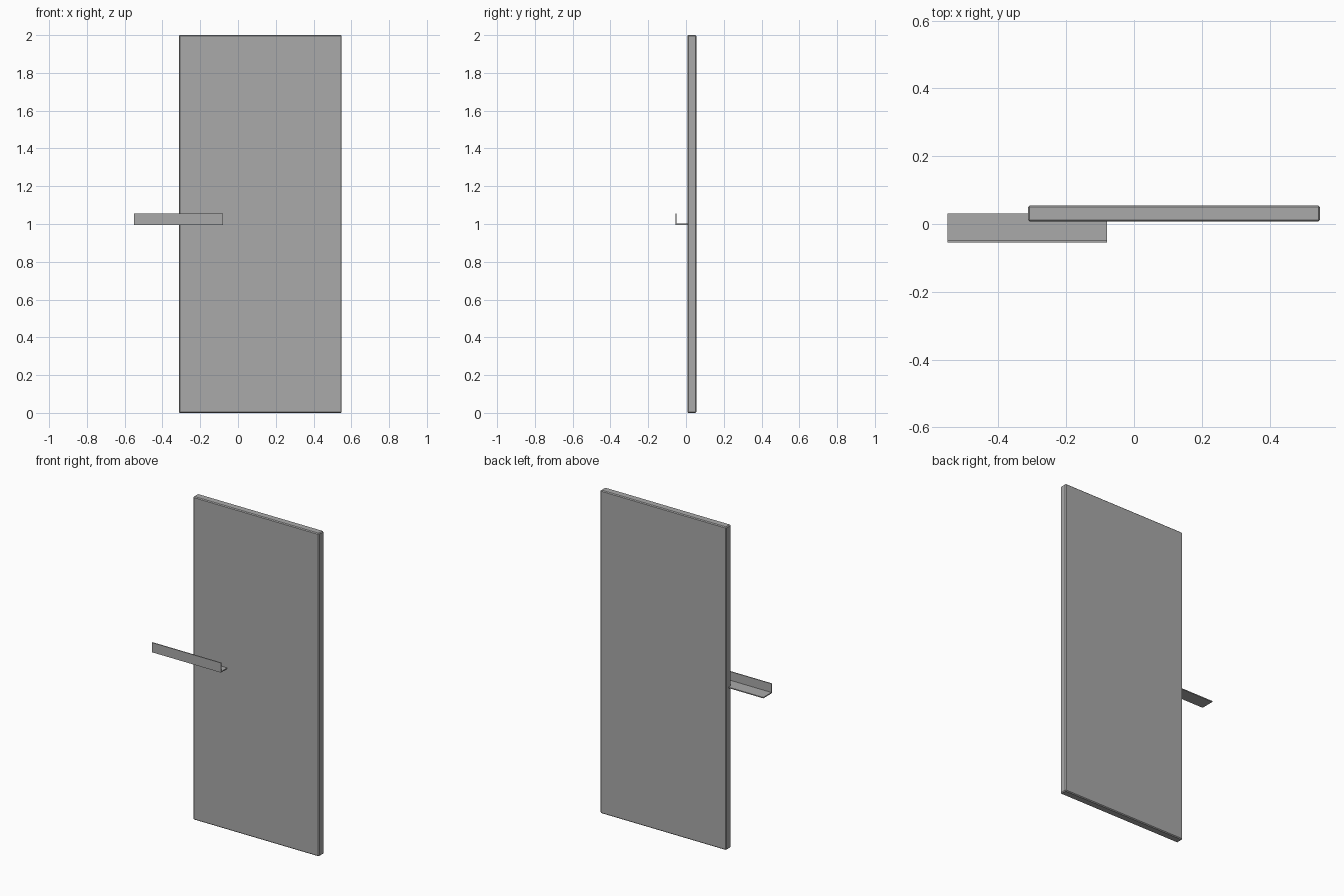
import bpy
import bmesh

cube = bpy.data.objects.get("Cube")
if cube:
    bpy.data.objects.remove(cube, do_unlink=True)

grey = bpy.data.materials.new("plain grey")
grey.use_nodes = True
colour = (0.4, 0.4, 0.4, 1)
grey.diffuse_color = colour
grey.node_tree.nodes["Principled BSDF"].inputs["Base Color"].default_value = colour


def extrude_profile(name, profile, x0, x1):
    """Extrude a closed (y, z) profile along x."""
    bm = bmesh.new()
    face = bm.faces.new([bm.verts.new((x0, y, z)) for y, z in profile])
    new = bmesh.ops.extrude_face_region(bm, geom=[face])["geom"]
    verts = [v for v in new if isinstance(v, bmesh.types.BMVert)]
    bmesh.ops.translate(bm, verts=verts, vec=(x1 - x0, 0, 0))
    bmesh.ops.recalc_face_normals(bm, faces=bm.faces)
    mesh = bpy.data.meshes.new(name)
    bm.to_mesh(mesh)
    bm.free()
    mesh.materials.append(grey)
    obj = bpy.data.objects.new(name, mesh)
    bpy.context.collection.objects.link(obj)
    return obj


# Upright slab with narrow chamfered edges
front, back = 0.007, 0.055
panel = extrude_profile("door_panel", [(front, 0), (back, 0), (back, 2), (front, 2)],
                        -0.313, 0.549)
bevel = panel.modifiers.new("edge chamfer", "BEVEL")
bevel.width = 0.005
bevel.segments = 1

# L-section rail: flat shelf with an upright front lip
y0, y1, z0, z1, t = -0.055, 0.031, 0.996, 1.056, 0.006
extrude_profile("angle_bracket",
                [(y0, z0), (y1, z0), (y1, z0 + t), (y0 + t, z0 + t), (y0 + t, z1), (y0, z1)],
                -0.551, -0.079)
